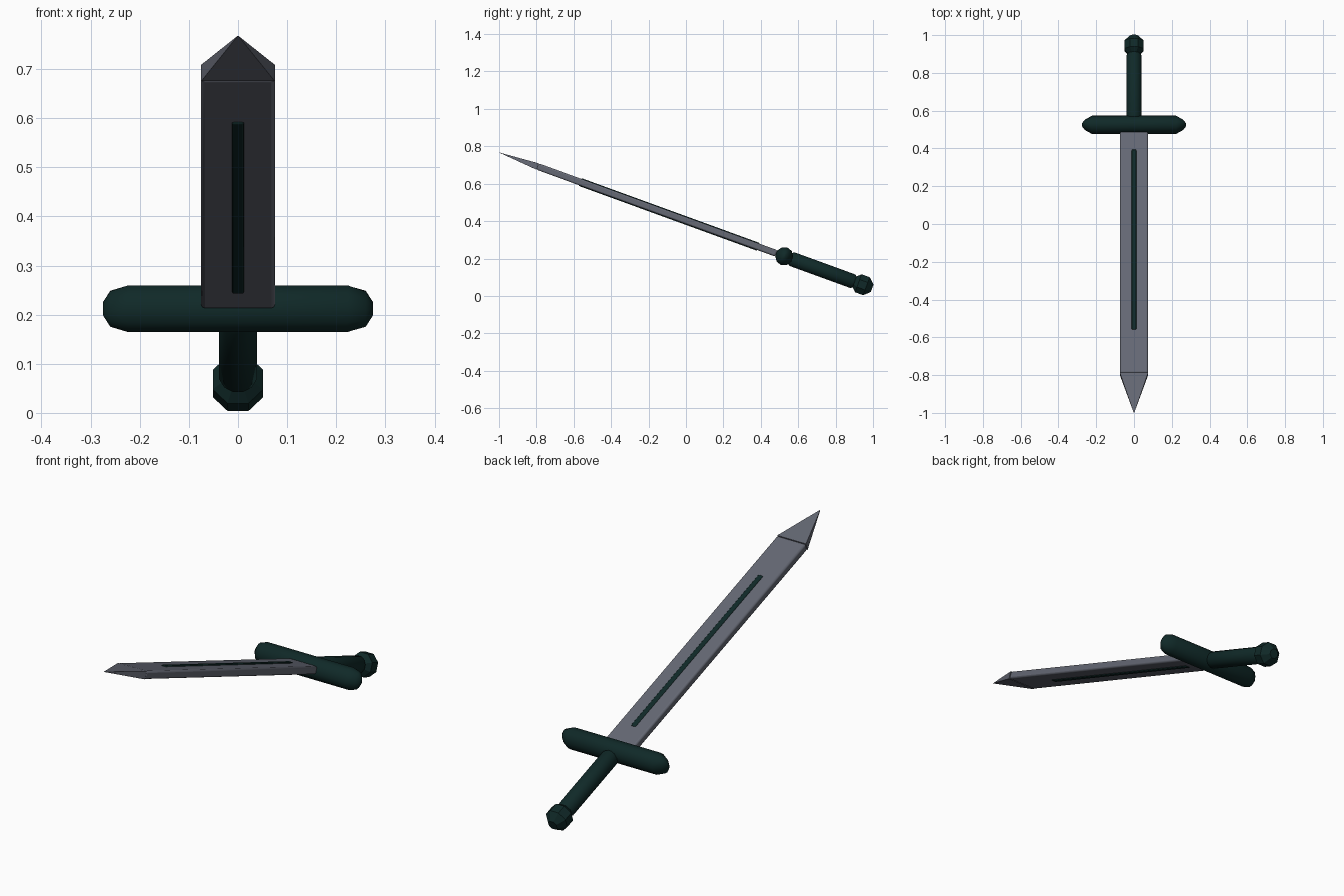
import bpy, bmesh, math
from mathutils import Matrix

cube = bpy.data.objects.get("Cube")
if cube:
    bpy.data.objects.remove(cube, do_unlink=True)

# The sword is built flat around the guard (tip along -y), then tilted
TILT = Matrix.Translation((0, 0.525, 0.212)) @ Matrix.Rotation(math.radians(-20), 4, 'X')


def material(name, color):
    m = bpy.data.materials.new(name)
    m.use_nodes = True
    m.diffuse_color = (*color, 1)
    bsdf = m.node_tree.nodes["Principled BSDF"]
    bsdf.inputs["Base Color"].default_value = (*color, 1)
    bsdf.inputs["Roughness"].default_value = 0.6
    return m


STEEL = material("steel grey", (0.13, 0.14, 0.175))
GREEN = material("dark green", (0.005, 0.022, 0.021))


def finish(name, bm, mat, bevel=0, segments=2, angle=35):
    bmesh.ops.recalc_face_normals(bm, faces=bm.faces)
    mesh = bpy.data.meshes.new(name)
    bm.to_mesh(mesh)
    bm.free()
    mesh.transform(TILT)
    mesh.materials.append(mat)
    obj = bpy.data.objects.new(name, mesh)
    bpy.context.collection.objects.link(obj)
    if bevel:
        mod = obj.modifiers.new("soft edges", 'BEVEL')
        mod.width, mod.segments = bevel, segments
    bpy.ops.object.select_all(action='DESELECT')
    obj.select_set(True)
    bpy.context.view_layer.objects.active = obj
    bpy.ops.object.shade_smooth_by_angle(angle=math.radians(angle))
    return obj


def bar(name, mat, half_x, half_z, start, end, bevel, end_scale=1.0):
    """Box running from start to end towards the tip, optionally tapered."""
    bm = bmesh.new()
    bmesh.ops.create_cube(bm, size=2)
    for v in bm.verts:
        far = v.co.y < 0
        k = end_scale if far else 1
        v.co = (v.co.x * half_x * k, -end if far else -start, v.co.z * half_z * k)
    return finish(name, bm, mat, bevel)


def loft(name, mat, rings, sides, along_x=False, angle=35):
    """Closed tube through rings of (position, radius a, radius z)."""
    bm = bmesh.new()
    loops = []
    for pos, a, c in rings:
        loop = []
        for i in range(sides):
            t = math.tau * (i + 0.5) / sides
            u, w = a * math.cos(t), c * math.sin(t)
            loop.append(bm.verts.new((pos, u, w) if along_x else (u, pos, w)))
        loops.append(loop)
    for p, q in zip(loops, loops[1:]):
        for i in range(sides):
            j = (i + 1) % sides
            bm.faces.new((p[i], p[j], q[j], q[i]))
    bm.faces.new(loops[0])
    bm.faces.new(loops[-1])
    return finish(name, bm, mat, angle=angle)


# Blade, point and inlaid groove strip
bar("blade", STEEL, 0.075, 0.018, 0.045, 1.403, 0.008)
bar("blade_point", STEEL, 0.075, 0.018, 1.403, 1.622, 0.006, end_scale=0.02)
bar("groove_strip", GREEN, 0.012, 0.022, 0.146, 1.16, 0.004)

# Crossguard with faceted, narrowing ends
half = [(0.223, 0.048, 0.050), (0.26, 0.026, 0.039), (0.275, 0.008, 0.014)]
rings = [(-x, a, c) for x, a, c in reversed(half)] + half
loft("crossguard", GREEN, rings, 10, along_x=True, angle=40)

# Grip with softened ends
loft("grip", GREEN, [(0.03, 0.03, 0.03), (0.045, 0.04, 0.04),
                     (0.39, 0.04, 0.04), (0.405, 0.03, 0.03)], 12, angle=40)

# Faceted ball pommel
R = 0.06
ball = [(0.445 - R * math.cos(t), R * math.sin(t), R * math.sin(t))
        for t in (math.pi * (k + 0.5) / 4 for k in range(4))]
loft("pommel", GREEN, ball, 8, angle=30)
